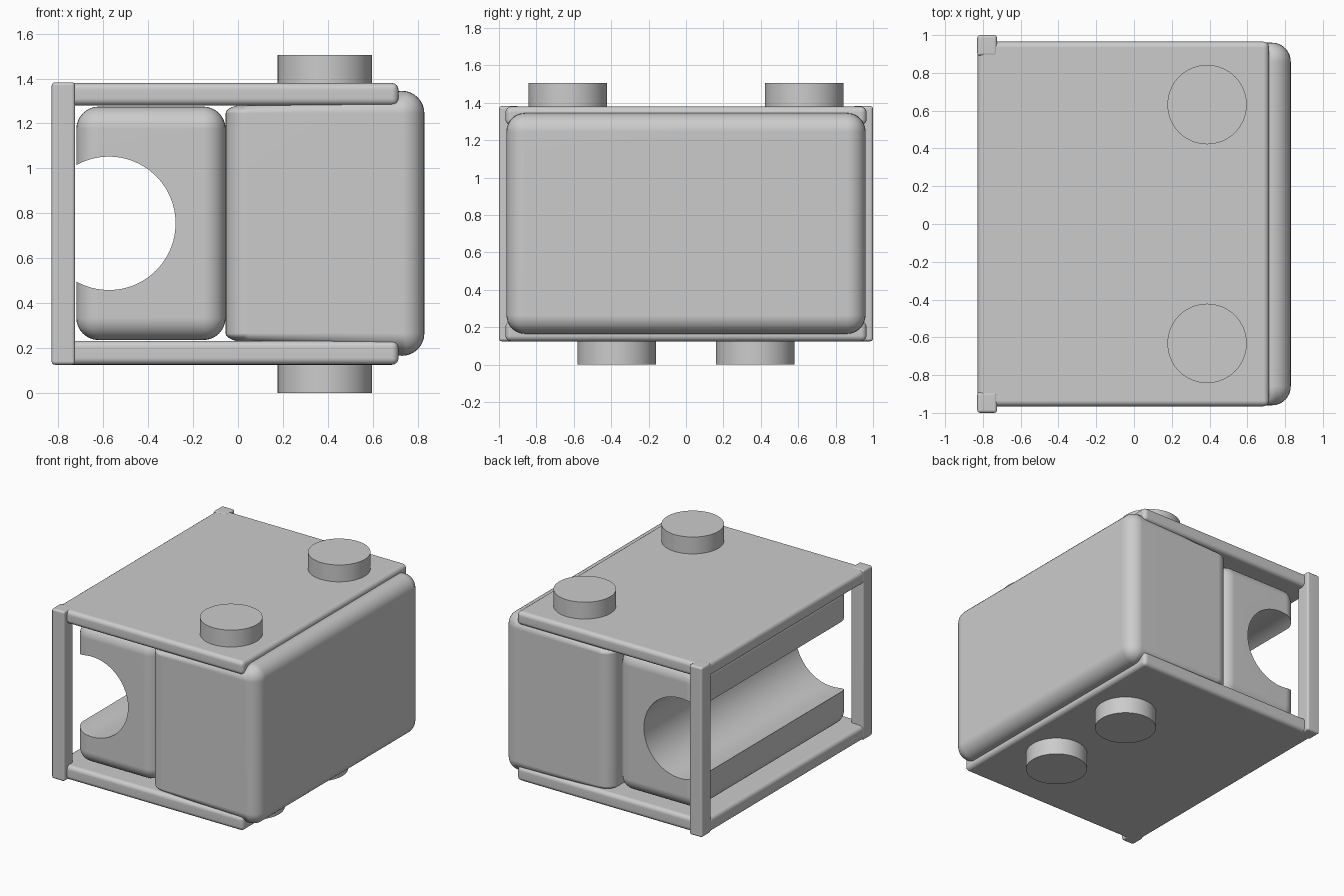
import bpy
import bmesh
from math import radians
from mathutils import Vector

cube = bpy.data.objects.get("Cube")
if cube:
    bpy.data.objects.remove(cube, do_unlink=True)

GREY = (0.6, 0.6, 0.6, 1)
grey = bpy.data.materials.new("plain grey")
grey.use_nodes = True
grey.diffuse_color = GREY
grey.node_tree.nodes["Principled BSDF"].inputs["Base Color"].default_value = GREY


def finish(bm, name):
    mesh = bpy.data.meshes.new(name)
    bm.to_mesh(mesh)
    bm.free()
    mesh.materials.append(grey)
    obj = bpy.data.objects.new(name, mesh)
    bpy.context.collection.objects.link(obj)
    return obj


def smooth(obj):
    bpy.ops.object.select_all(action="DESELECT")
    obj.select_set(True)
    bpy.context.view_layer.objects.active = obj
    bpy.ops.object.shade_smooth_by_angle(angle=radians(35))
    # keep the large faces flat between the rounded edges
    obj.modifiers.new("flat faces", "WEIGHTED_NORMAL").keep_sharp = True


def rounded_box(name, x, y, z, radius, segments):
    bm = bmesh.new()
    bmesh.ops.create_cube(bm, size=1)
    for v in bm.verts:
        v.co = Vector([(a + b) / 2 + c * (b - a) for (a, b), c in zip((x, y, z), v.co)])
    bmesh.ops.bevel(bm, geom=bm.edges[:], offset=radius, segments=segments,
                    profile=0.5, affect="EDGES")
    return finish(bm, name)


def cylinder(name, centre, radius, depth, segments=64):
    bm = bmesh.new()
    bmesh.ops.create_cone(bm, cap_ends=True, segments=segments, radius1=radius,
                          radius2=radius, depth=depth)
    obj = finish(bm, name)
    obj.location = centre
    return obj


# Frame plates
for name, z in (("top_plate", (1.28, 1.38)), ("bottom_plate", (0.125, 0.232))):
    smooth(rounded_box(name, (-0.828, 0.715), (-0.965, 0.965), z, 0.03, 4))

# Corner posts
for name, y in (("front_post", (-1, -0.89)), ("back_post", (0.89, 1))):
    smooth(rounded_box(name, (-0.83, -0.725), y, (0.125, 1.383), 0.015, 3))

# Main block, drawn in where its inner edge meets the plates
MID, STRAIGHT = 0.755, 0.49
block = rounded_box("main_block", (-0.055, 0.83), (-0.96, 0.96), (0.165, 1.345), 0.1, 8)
for v in block.data.vertices:
    rise = v.co.z - MID
    if v.co.x < 0.1 and abs(rise) > STRAIGHT:
        height = STRAIGHT + (abs(rise) - STRAIGHT) * 0.4
        v.co.z = MID + (height if rise > 0 else -height)
smooth(block)

# Holder pad with a round channel along its length
pad = rounded_box("channel_pad", (-0.72, -0.055), (-0.89, 0.89), (0.235, 1.275), 0.1, 8)
cutter = cylinder("channel_cutter", (-0.575, 0, MID), 0.297, 3, 96)
cutter.rotation_euler.x = radians(90)
cutter.hide_render = True
cut = pad.modifiers.new("channel", "BOOLEAN")
cut.operation = "DIFFERENCE"
cut.object = cutter
bpy.context.view_layer.objects.active = pad
bpy.ops.object.modifier_apply(modifier=cut.name)
bpy.data.objects.remove(cutter, do_unlink=True)
smooth(pad)

# Round studs, wide apart on top and close together below
for side, y_sign in (("front", -1), ("back", 1)):
    smooth(cylinder(f"{side}_top_stud", (0.387, y_sign * 0.632, 1.43), 0.21, 0.15))
    smooth(cylinder(f"{side}_bottom_foot", (0.387, y_sign * 0.37, 0.075), 0.21, 0.15))
